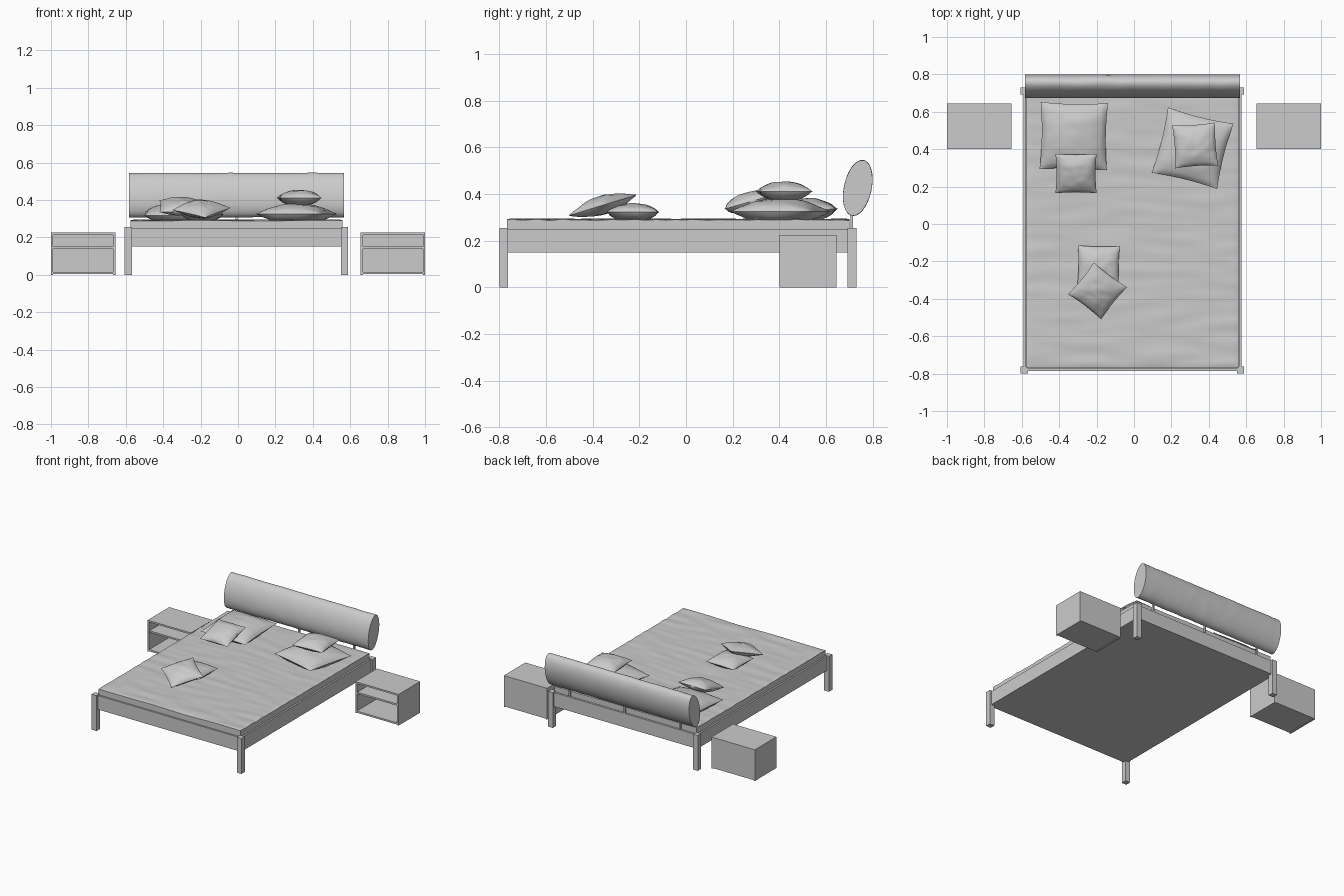
import bpy, bmesh
from math import sin, cos, pi, radians
from mathutils import Vector, Matrix, noise

if "Cube" in bpy.data.objects:
    bpy.data.objects.remove(bpy.data.objects["Cube"])

CX = -0.0085  # bed centre line


def finish(name, bm, smooth=None):
    bmesh.ops.recalc_face_normals(bm, faces=bm.faces[:])
    me = bpy.data.meshes.new(name)
    bm.to_mesh(me)
    bm.free()
    ob = bpy.data.objects.new(name, me)
    bpy.context.collection.objects.link(ob)
    if smooth:
        bpy.ops.object.select_all(action='DESELECT')
        ob.select_set(True)
        bpy.context.view_layer.objects.active = ob
        bpy.ops.object.shade_smooth_by_angle(angle=radians(smooth))
    return ob


def add_box(bm, x0, x1, y0, y1, z0, z1):
    m = Matrix.Translation(((x0 + x1) / 2, (y0 + y1) / 2, (z0 + z1) / 2))
    m = m @ Matrix.Diagonal((x1 - x0, y1 - y0, z1 - z0, 1))
    bmesh.ops.create_cube(bm, size=1, matrix=m)


def box(name, *dims):
    bm = bmesh.new()
    add_box(bm, *dims)
    return finish(name, bm)


# Bed legs
for side, sx in (("left", -1), ("right", 1)):
    x = CX + sx * 0.578
    box(f"front_leg_{side}", x - 0.019, x + 0.019, -0.80, -0.762, 0, 0.255)
    box(f"back_leg_{side}", x - 0.019, x + 0.019, 0.692, 0.73, 0, 0.255)
    # Side rails
    x = CX + sx * 0.577
    box(f"side_rail_{side}", x - 0.006, x + 0.006, -0.77, 0.70, 0.15, 0.25)

# End rails and base panel
box("front_rail", CX - 0.57, CX + 0.57, -0.785, -0.773, 0.15, 0.25)
box("back_rail", CX - 0.57, CX + 0.57, 0.703, 0.717, 0.15, 0.25)
box("base_panel", CX - 0.572, CX + 0.572, -0.775, 0.705, 0.15, 0.165)

# Mattress with a softly wrinkled cover
bm = bmesh.new()
bmesh.ops.create_grid(bm, x_segments=60, y_segments=90, size=1)
for v in bm.verts:
    edge = max(abs(v.co.x), abs(v.co.y)) > 0.999
    x, y = CX + 0.566 * v.co.x, -0.033 + 0.734 * v.co.y
    wrinkle = noise.noise(Vector((x * 4, y * 18, 0)))
    v.co = (x, y, 0.293 + 0.004 * wrinkle - (0.004 if edge else 0))
rim = [e for e in bm.edges if e.is_boundary]
ext = bmesh.ops.extrude_edge_only(bm, edges=rim)["geom"]
for v in (g for g in ext if isinstance(g, bmesh.types.BMVert)):
    v.co.z = 0.17
bmesh.ops.holes_fill(bm, edges=[e for e in bm.edges if e.is_boundary], sides=0)
finish("mattress", bm, 40)

# Headboard bolster: lens-like section swept across the bed, flat ends
bm = bmesh.new()
tilt, sides, steps = radians(12), 40, 60
rings = []
for i in range(steps + 1):
    x = CX - 0.575 + 1.15 * i / steps
    ring = []
    for j in range(sides):
        a = 2 * pi * j / sides
        r = 1 + 0.02 * noise.noise(Vector((x * 14, cos(a), sin(a))))
        p, q = 0.059 * r * cos(a), 0.121 * r * sin(a)
        ring.append(bm.verts.new((x, 0.736 + p * cos(tilt) + q * sin(tilt),
                                  0.426 - p * sin(tilt) + q * cos(tilt))))
    rings.append(ring)
for r0, r1 in zip(rings, rings[1:]):
    for j in range(sides):
        k = (j + 1) % sides
        bm.faces.new((r0[j], r0[k], r1[k], r1[j]))
bm.faces.new(rings[0])
bm.faces.new(rings[-1])
finish("headboard_bolster", bm, 40)

# Bolster posts
for i, x in enumerate((-0.45, CX, 0.43)):
    box(f"bolster_post_{i + 1}", x - 0.006, x + 0.006, 0.704, 0.716, 0.24, 0.34)


# Cushions: two domed sheets sharing a pinched seam
def cushion(name, loc, size, half, turn, pitch=0, seed=0):
    bm = bmesh.new()
    n = 24
    for s in (1, -1):
        g = bmesh.ops.create_grid(bm, x_segments=n, y_segments=n, size=1)
        for v in g["verts"]:
            x, y = v.co.x, v.co.y
            dome = max(0, (1 - x * x) * (1 - y * y)) ** 0.55
            fold = 1 + 0.12 * noise.noise(Vector((x * 2 + seed, y * 3, s)))
            v.co = (size / 2 * x * (1 - 0.05 * (1 - y * y)),
                    size / 2 * y * (1 - 0.05 * (1 - x * x)),
                    s * half * dome * fold)
    bmesh.ops.remove_doubles(bm, verts=bm.verts[:], dist=1e-5)
    ob = finish(name, bm, 60)
    ob.matrix_world = (Matrix.Translation(loc) @ Matrix.Rotation(radians(pitch), 4, 'X')
                       @ Matrix.Rotation(radians(turn), 4, 'Z'))


cushion("large_cushion_left", (-0.322, 0.47, 0.327), 0.36, 0.056, -1, 3, 1)
cushion("small_cushion_left", (-0.31, 0.27, 0.366), 0.22, 0.042, 0, 16, 2)
cushion("large_cushion_right", (0.313, 0.405, 0.325), 0.36, 0.056, -14, 0, 3)
cushion("small_cushion_right", (0.327, 0.42, 0.411), 0.23, 0.042, 4, 0, 4)
cushion("foot_cushion_lower", (-0.19, -0.228, 0.322), 0.225, 0.038, -1, 0, 5)
cushion("foot_cushion_upper", (-0.195, -0.357, 0.352), 0.225, 0.040, -38, 17, 6)

# Nightstands: open-fronted cabinets with one shelf
T = 0.012
for side, x0 in (("left", -1.0), ("right", 0.655)):
    x1, y0, y1, h = x0 + 0.345, 0.40, 0.645, 0.225
    bm = bmesh.new()
    add_box(bm, x0, x0 + T, y0, y1, 0, h)
    add_box(bm, x1 - T, x1, y0, y1, 0, h)
    add_box(bm, x0 + T, x1 - T, y0, y1, h - T, h)
    add_box(bm, x0 + T, x1 - T, y0, y1, 0.004, 0.004 + T)
    add_box(bm, x0 + T, x1 - T, y0 + 0.004, y1, 0.138, 0.138 + T)
    add_box(bm, x0 + T, x1 - T, y1 - T, y1, 0.016, h - T)
    finish(f"nightstand_{side}", bm)
